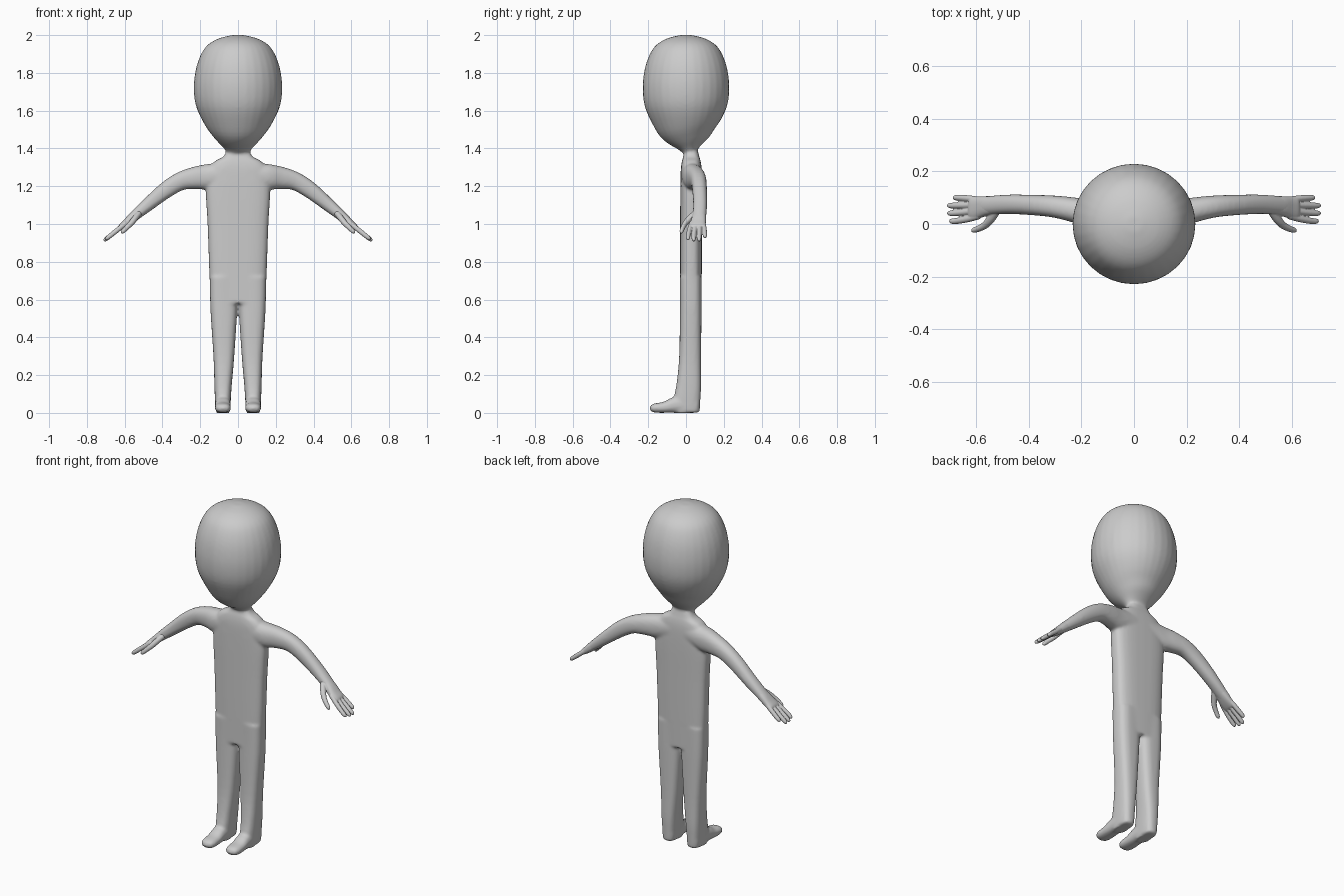
import bpy, bmesh, math
from mathutils import Vector


def curve_points(rows, steps=4):
    """Catmull-Rom through rows of (x, y, z, half_ref, half_other)."""
    out, n = [], len(rows)
    for i in range(n - 1):
        p = [rows[max(0, min(n - 1, i + k))] for k in (-1, 0, 1, 2)]
        for s in range(steps):
            t = s / steps
            out.append([0.5 * (2 * b + (c - a) * t + (2 * a - 5 * b + 4 * c - d) * t * t
                               + (3 * b - a - 3 * c + d) * t ** 3) for a, b, c, d in zip(*p)])
    return out + [list(rows[-1])]


def loft(bm, rows, ref, power=2.0, side=1, sides=32):
    """Closed tube of superellipse rings; ref is the axis of the first half width."""
    rows = [(side * r[0],) + tuple(r[1:]) for r in rows]
    pts = curve_points(rows)
    ref, rings = Vector(ref), []
    for i, p in enumerate(pts):
        tangent = Vector(pts[min(i + 1, len(pts) - 1)][:3]) - Vector(pts[max(i - 1, 0)][:3])
        other = tangent.cross(ref).normalized()
        u = other.cross(tangent).normalized()
        ring = []
        for k in range(sides):
            a = 2 * math.pi * k / sides
            c, s = math.cos(a), math.sin(a)
            c = math.copysign(abs(c) ** (2 / power), c) * max(p[3], 0.001)
            s = math.copysign(abs(s) ** (2 / power), s) * max(p[4], 0.001)
            ring.append(bm.verts.new(Vector(p[:3]) + u * c + other * s))
        rings.append(ring)
    for a, b in zip(rings, rings[1:]):
        for k in range(sides):
            j = (k + 1) % sides
            bm.faces.new((a[k], a[j], b[j], b[k]))
    bm.faces.new(rings[0][::-1])
    bm.faces.new(rings[-1])


def finish(bm, name, voxel, iterations):
    """Fuse the overlapping lofts into one smooth skin."""
    bmesh.ops.recalc_face_normals(bm, faces=bm.faces)
    me = bpy.data.meshes.new(name)
    bm.to_mesh(me)
    bm.free()
    ob = bpy.data.objects.new(name, me)
    bpy.context.collection.objects.link(ob)
    rm = ob.modifiers.new("fuse", 'REMESH')
    rm.mode = 'VOXEL'
    rm.voxel_size = voxel
    rm.use_smooth_shade = True
    sm = ob.modifiers.new("soften", 'SMOOTH')
    sm.factor = 0.5
    sm.iterations = iterations


X, Y = (1, 0, 0), (0, 1, 0)
body = bmesh.new()

# head and neck
head = [(2.0, .03, 0), (1.983, .1, 0), (1.95, .158, 0), (1.9, .195, 0), (1.82, .223, 0),
        (1.72, .234, 0), (1.62, .221, 0), (1.52, .173, .003), (1.45, .12, .012)]
loft(body, [(0, y, z, r, r * .98) for z, r, y in head]
     + [(0, .02, 1.4, .074, .055), (0, .026, 1.37, .062, .037), (0, .028, 1.3, .07, .045)], X)

# torso
loft(body, [(0, .028, 1.385, .06, .035), (0, .028, 1.355, .08, .043), (0, .028, 1.33, .125, .05),
            (0, .028, 1.28, .16, .056), (0, .028, 1.17, .17, .058), (0, .027, 1.0, .161, .058),
            (0, .026, .8, .154, .058), (0, .025, .58, .145, .057)], X, 3)

for s in (1, -1):
    # leg
    loft(body, [(.075, .025, .72, .075, .057), (.075, .025, .55, .071, .057),
                (.075, .022, .3, .055, .058), (.079, .015, .15, .046, .065),
                (.08, .006, .07, .042, .07), (.08, .005, .01, .038, .067),
                (.08, .005, 0, .034, .06)], X, 2.8, s)
    # foot
    loft(body, [(.08, .06, .04, .036, .04), (.08, .0, .045, .04, .045), (.08, -.06, .042, .041, .042),
                (.08, -.11, .03, .042, .03), (.08, -.16, .026, .041, .025),
                (.08, -.183, .025, .032, .018), (.08, -.192, .025, .012, .008)], X, 2.4, s)
    # arm
    loft(body, [(.05, .03, 1.265, .055, .06), (.15, .036, 1.25, .055, .068),
                (.22, .052, 1.245, .048, .06), (.3, .066, 1.228, .042, .049),
                (.38, .072, 1.181, .039, .044), (.48, .075, 1.1, .037, .035),
                (.56, .07, 1.033, .036, .026), (.58, .068, 1.016, .034, .022)], Y, 2.3, s)
finish(body, "body", .008, 6)

# hands: palm, four fingers and a thumb
fingers = [(.1, .092, .688), (.07, .073, .71), (.041, .052, .71), (.011, .03, .702)]
for s, name in ((1, "left_hand"), (-1, "right_hand")):
    hand = bmesh.new()
    loft(hand, [(.52, .073, 1.067, .033, .026), (.56, .069, 1.033, .037, .025),
                (.59, .064, 1.007, .041, .021), (.615, .061, .988, .043, .017),
                (.625, .061, .98, .038, .012)], Y, 2.5, s)
    for tip_y, base_y, tip_x in fingers:
        rows = []
        for t, r in ((0, .012), (.4, .0125), (.8, .0115), (.95, .009), (1, .003)):
            x = .59 + (tip_x - .59) * t
            rows.append((x, base_y + (tip_y - base_y) * min(1, t * 1.5),
                         1.007 - (x - .59) * .8, r, r * 1.05))
        loft(hand, rows, Y, 2, s, 16)
    loft(hand, [(.525, .05, 1.055, .018, .016), (.545, .02, 1.03, .017, .016),
                (.565, -.003, 1.005, .014, .015), (.59, -.017, .98, .012, .013),
                (.61, -.024, .96, .01, .011), (.618, -.026, .952, .003, .003)], Y, 2, s, 16)
    finish(hand, name, .003, 3)
